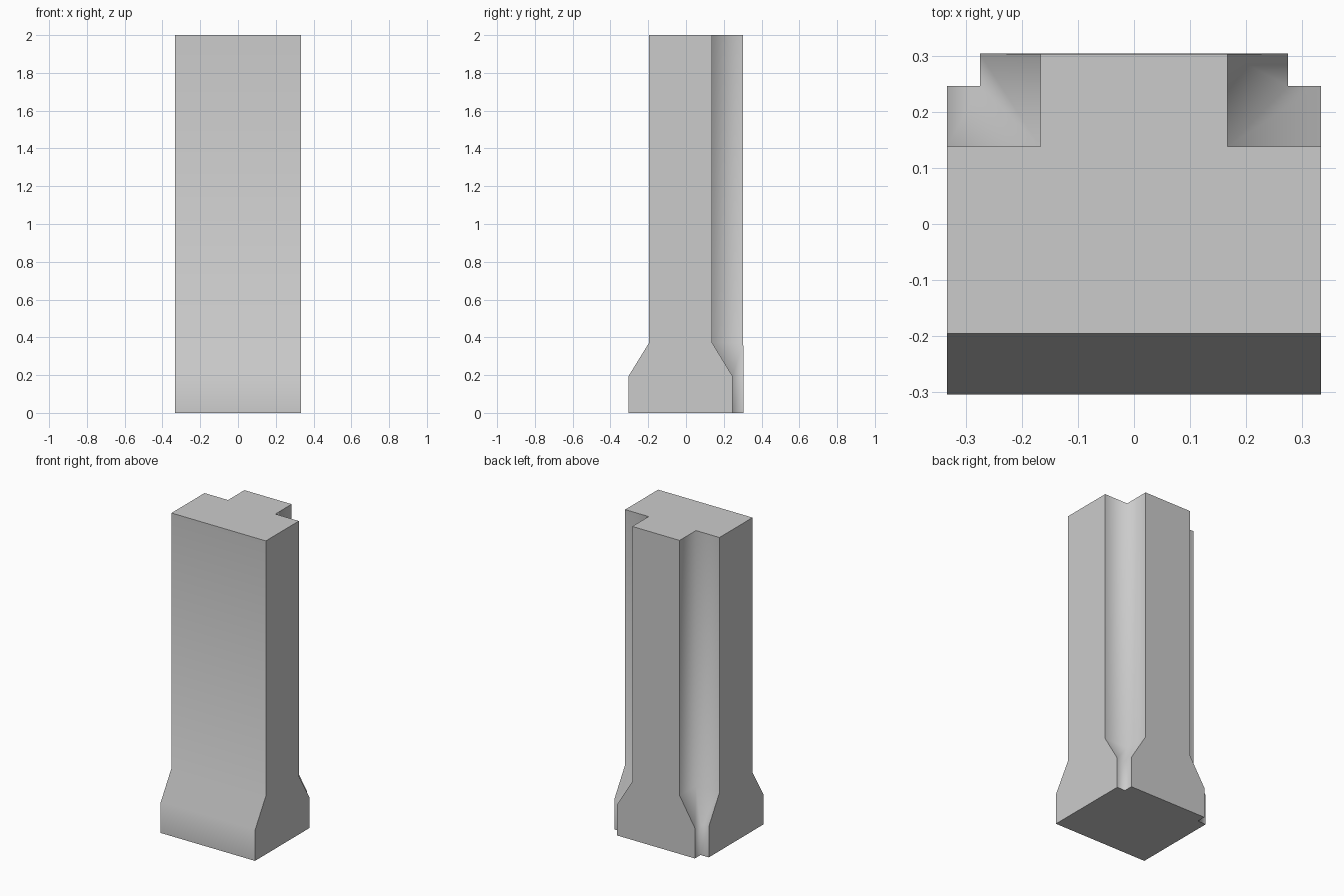
import bpy
import bmesh

if "Cube" in bpy.data.objects:
    bpy.data.objects.remove(bpy.data.objects["Cube"])


def section(front, shoulder, back, notch_x, half=0.333):
    """T-shaped outline, counter-clockwise from the front left corner."""
    right = [(half, front), (half, shoulder), (notch_x, shoulder), (notch_x, back)]
    return [(-half, front)] + right + [(-x, y) for x, y in reversed(right[1:])]


# Footing and shaft outlines, stacked from the ground up
foot = section(-0.304, 0.246, 0.304, 0.275)
shaft = section(-0.195, 0.138, 0.303, 0.167)
levels = [(0.0, foot), (0.195, foot), (0.372, shaft), (2.0, shaft)]

bm = bmesh.new()
rings = [[bm.verts.new((x, y, z)) for x, y in outline] for z, outline in levels]
count = len(foot)
for low, high in zip(rings, rings[1:]):
    for i in range(count):
        j = (i + 1) % count
        bm.faces.new((low[i], low[j], high[j], high[i]))

# Top and bottom caps
bm.faces.new(rings[-1])
bm.faces.new(rings[0][::-1])
bm.normal_update()

# Smooth over the flares and inner notch corners, sharp at the outer corners and caps
for face in bm.faces:
    face.smooth = True
for ring in (rings[0], rings[-1]):
    for i in range(count):
        bm.edges.get((ring[i], ring[(i + 1) % count])).smooth = False
inner = (3, 6)
for low, high in zip(rings, rings[1:]):
    for i in range(count):
        if i not in inner:
            bm.edges.get((low[i], high[i])).smooth = False

mesh = bpy.data.meshes.new("pillar")
bm.to_mesh(mesh)
bm.free()
bpy.context.collection.objects.link(bpy.data.objects.new("pillar", mesh))
